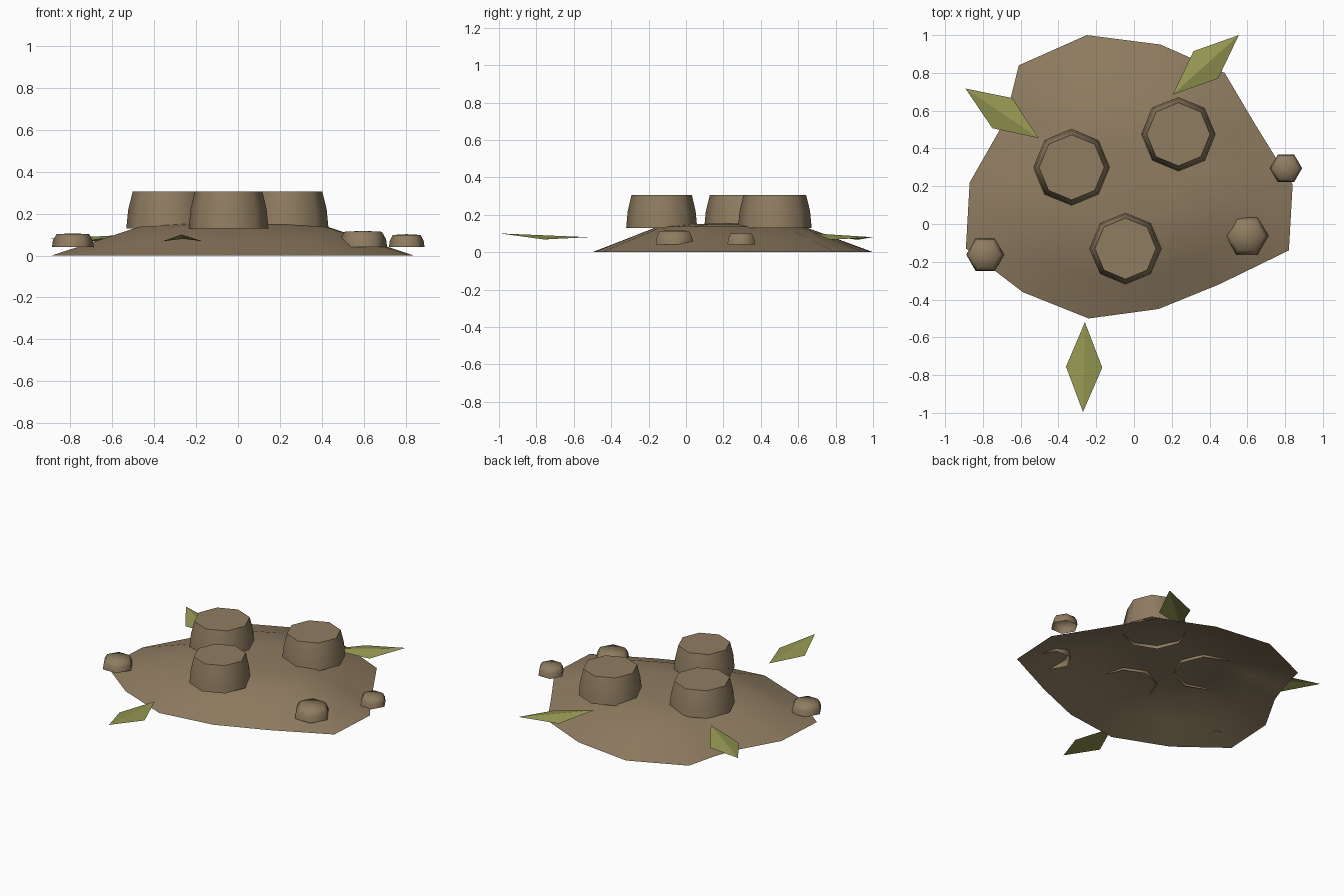
import bpy, bmesh, math
from mathutils import Vector

if "Cube" in bpy.data.objects:
    bpy.data.objects.remove(bpy.data.objects["Cube"])


def material(name, rgb):
    m = bpy.data.materials.new(name)
    m.diffuse_color = (*rgb, 1)
    m.use_nodes = True
    m.node_tree.nodes["Principled BSDF"].inputs["Base Color"].default_value = m.diffuse_color
    return m


EARTH = material("earth_brown", (0.275, 0.202, 0.119))
LEAF = material("leaf_olive", (0.30, 0.31, 0.085))


def finish(name, bm, mat, smooth=None):
    mesh = bpy.data.meshes.new(name)
    bm.to_mesh(mesh)
    bm.free()
    mesh.materials.append(mat)
    ob = bpy.data.objects.new(name, mesh)
    bpy.context.collection.objects.link(ob)
    if smooth:
        bpy.ops.object.select_all(action='DESELECT')
        ob.select_set(True)
        bpy.context.view_layer.objects.active = ob
        bpy.ops.object.shade_smooth_by_angle(angle=math.radians(smooth))


def shell(name, rings, apex, smooth):
    """Bridge rings from bottom to top, closed by a fan and open below."""
    bm = bmesh.new()
    loops = [[bm.verts.new(p) for p in ring] for ring in rings]
    n = len(loops[0])
    for lo, hi in zip(loops, loops[1:]):
        for i in range(n):
            j = (i + 1) % n
            bm.faces.new((lo[i], lo[j], hi[j], hi[i]))
    tip = bm.verts.new(apex)
    for i in range(n):
        bm.faces.new((loops[-1][i], loops[-1][(i + 1) % n], tip))
    finish(name, bm, EARTH, smooth)


def turned(name, x, y, r, sides, profile, top, smooth):
    """Low-sided round form from (radius factor, height) pairs."""
    rings = [[(x + r * f * math.cos(math.tau * i / sides),
               y + r * f * math.sin(math.tau * i / sides), z)
              for i in range(sides)] for f, z in profile]
    shell(name, rings, (x, y, top), smooth)


# Mound: irregular outline shrunk towards a low plateau
outline = [(0.84, 0.21), (0.77, 0.32), (0.64, 0.53), (0.48, 0.80), (0.14, 0.95),
           (-0.25, 1.0), (-0.61, 0.84), (-0.66, 0.64), (-0.71, 0.50), (-0.87, 0.22),
           (-0.89, -0.13), (-0.59, -0.36), (-0.24, -0.50), (0.13, -0.45),
           (0.45, -0.32), (0.82, -0.14)]
cx, cy = -0.02, 0.23
shell("mound",
      [[(cx + (x - cx) * s, cy + (y - cy) * s, z) for x, y in outline]
       for s, z in ((1, 0), (0.75, 0.071), (0.52, 0.137), (0.28, 0.15))],
      (cx, cy, 0.155), 60)

# Stumps: eight-sided, curving in to a flat top
for name, x, y, r in (("stump_left", -0.33, 0.30, 0.203),
                      ("stump_right", 0.235, 0.475, 0.197),
                      ("stump_front", -0.045, -0.13, 0.19)):
    turned(name, x, y, r, 8, ((1, 0.13), (0.955, 0.22), (0.85, 0.305)), 0.305, 60)

# Pebbles: six-sided with a slightly domed top
for name, x, y, r, h in (("pebble_left", -0.788, -0.163, 0.1, 0.066),
                         ("pebble_right", 0.805, 0.295, 0.085, 0.062),
                         ("pebble_front", 0.597, -0.062, 0.115, 0.078)):
    turned(name, x, y, r, 6,
           ((1, 0.04), (0.95, 0.04 + h * 0.5), (0.78, 0.04 + h * 0.94)), 0.04 + h, 65)

# Leaves: two triangles folded along the spine
for name, outer, side_a, inner, side_b in (
        ("leaf_front", (-0.27, -0.995, 0.10), (-0.168, -0.76, 0.068),
         (-0.26, -0.52, 0.08), (-0.36, -0.755, 0.068)),
        ("leaf_left", (-0.892, 0.717, 0.08), (-0.75, 0.507, 0.066),
         (-0.505, 0.455, 0.10), (-0.645, 0.667, 0.066)),
        ("leaf_right", (0.555, 1.0, 0.08), (0.315, 0.915, 0.066),
         (0.205, 0.685, 0.10), (0.445, 0.77, 0.066))):
    bm = bmesh.new()
    o, a, i, b = [bm.verts.new(p) for p in (outer, side_a, inner, side_b)]
    bm.faces.new((o, a, i))
    bm.faces.new((o, i, b))
    bm.normal_update()
    for f in bm.faces:
        if f.normal.z < 0:
            f.normal_flip()
    finish(name, bm, LEAF)
